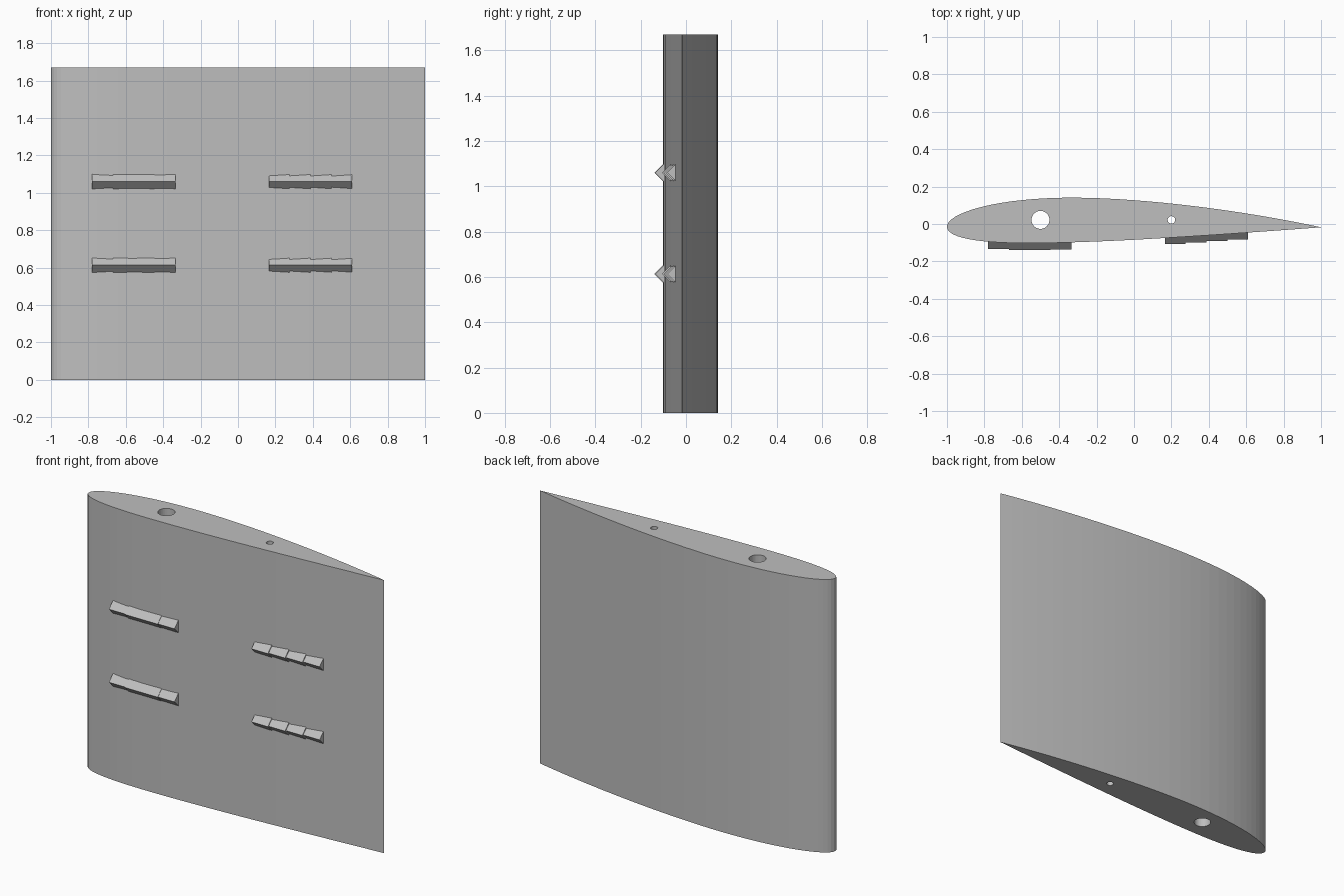
import bpy, bmesh, math

if "Cube" in bpy.data.objects:
    bpy.data.objects.remove(bpy.data.objects["Cube"])

HEIGHT, CHORD, Y0 = 1.67, 2.0, -0.0175

grey = bpy.data.materials.new("plain_grey")
grey.diffuse_color = (0.52, 0.52, 0.52, 1)
grey.use_nodes = True
grey.node_tree.nodes["Principled BSDF"].inputs["Base Color"].default_value = grey.diffuse_color


def add_object(name, mesh):
    obj = bpy.data.objects.new(name, mesh)
    bpy.context.collection.objects.link(obj)
    mesh.materials.clear()
    mesh.materials.append(grey)
    return obj


def foil_point(t, side):
    """Point on a cambered 12% thick section; side is +1 upper, -1 lower."""
    thick = 0.6 * (0.2969 * math.sqrt(t) - 0.126 * t - 0.3516 * t**2
                   + 0.2843 * t**3 - 0.1036 * t**4)
    m, p = 0.02, 0.4
    if t < p:
        camber, slope = m / p**2 * (2*p*t - t*t), 2*m / p**2 * (p - t)
    else:
        q = m / (1 - p)**2
        camber, slope = q * (1 - 2*p + 2*p*t - t*t), 2 * q * (p - t)
    a = math.atan(slope)
    x = t - side * thick * math.sin(a)
    y = camber + side * thick * math.cos(a)
    return -1 + CHORD * x, Y0 + CHORD * y


def circle(cx, cy, r, n=40):
    return [(cx + r * math.cos(2 * math.pi * i / n),
             cy + r * math.sin(2 * math.pi * i / n)) for i in range(n)]


# Wing section with two through holes for the spars
N = 40
ts = [(1 - math.cos(math.pi * i / N)) / 2 for i in range(N + 1)]
outline = [foil_point(t, 1) for t in reversed(ts)] + [foil_point(t, -1) for t in ts[1:-1]]
curve = bpy.data.curves.new("wing_profile", 'CURVE')
curve.dimensions, curve.fill_mode, curve.extrude = '2D', 'BOTH', HEIGHT / 2
for loop in (outline, circle(-0.5, 0.022, 0.048), circle(0.2, 0.022, 0.02)):
    spline = curve.splines.new('POLY')
    spline.points.add(len(loop) - 1)
    for pt, (x, y) in zip(spline.points, loop):
        pt.co = (x, y, 0, 1)
    spline.use_cyclic_u = True
helper = bpy.data.objects.new("wing_profile", curve)
bpy.context.collection.objects.link(helper)
bpy.context.view_layer.update()
wing_mesh = bpy.data.meshes.new_from_object(
    helper.evaluated_get(bpy.context.evaluated_depsgraph_get()))
bpy.data.objects.remove(helper)
bm = bmesh.new()
bm.from_mesh(wing_mesh)
bmesh.ops.remove_doubles(bm, verts=bm.verts, dist=1e-5)
bmesh.ops.translate(bm, verts=bm.verts, vec=(0, 0, HEIGHT / 2))
bmesh.ops.recalc_face_normals(bm, faces=bm.faces)
for f in bm.faces:
    f.smooth = False
bm.to_mesh(wing_mesh)
bm.free()
add_object("wing", wing_mesh)


# Stepped ridges: four wedge blocks each, sunk into the lower skin
def ridge(name, x0, z, apexes, step=0.1113, depth=0.055):
    bm = bmesh.new()
    for i, y in enumerate(apexes):
        xa = x0 + i * step
        tri = [bm.verts.new(c) for c in ((xa, y, z), (xa, y + depth, z - depth),
                                         (xa, y + depth, z + depth))]
        face = bm.faces.new(tri)
        ext = bmesh.ops.extrude_face_region(bm, geom=[face])["geom"]
        bmesh.ops.translate(bm, vec=(step, 0, 0),
                            verts=[v for v in ext if isinstance(v, bmesh.types.BMVert)])
    bmesh.ops.recalc_face_normals(bm, faces=bm.faces)
    mesh = bpy.data.meshes.new(name)
    bm.to_mesh(mesh)
    bm.free()
    add_object(name, mesh)


for level, z in (("lower", 0.613), ("upper", 1.06)):
    ridge(level + "_leading_ridge", -0.78, z, (-0.134, -0.1395, -0.1395, -0.1365))
    ridge(level + "_trailing_ridge", 0.165, z, (-0.106, -0.099, -0.091, -0.083))
